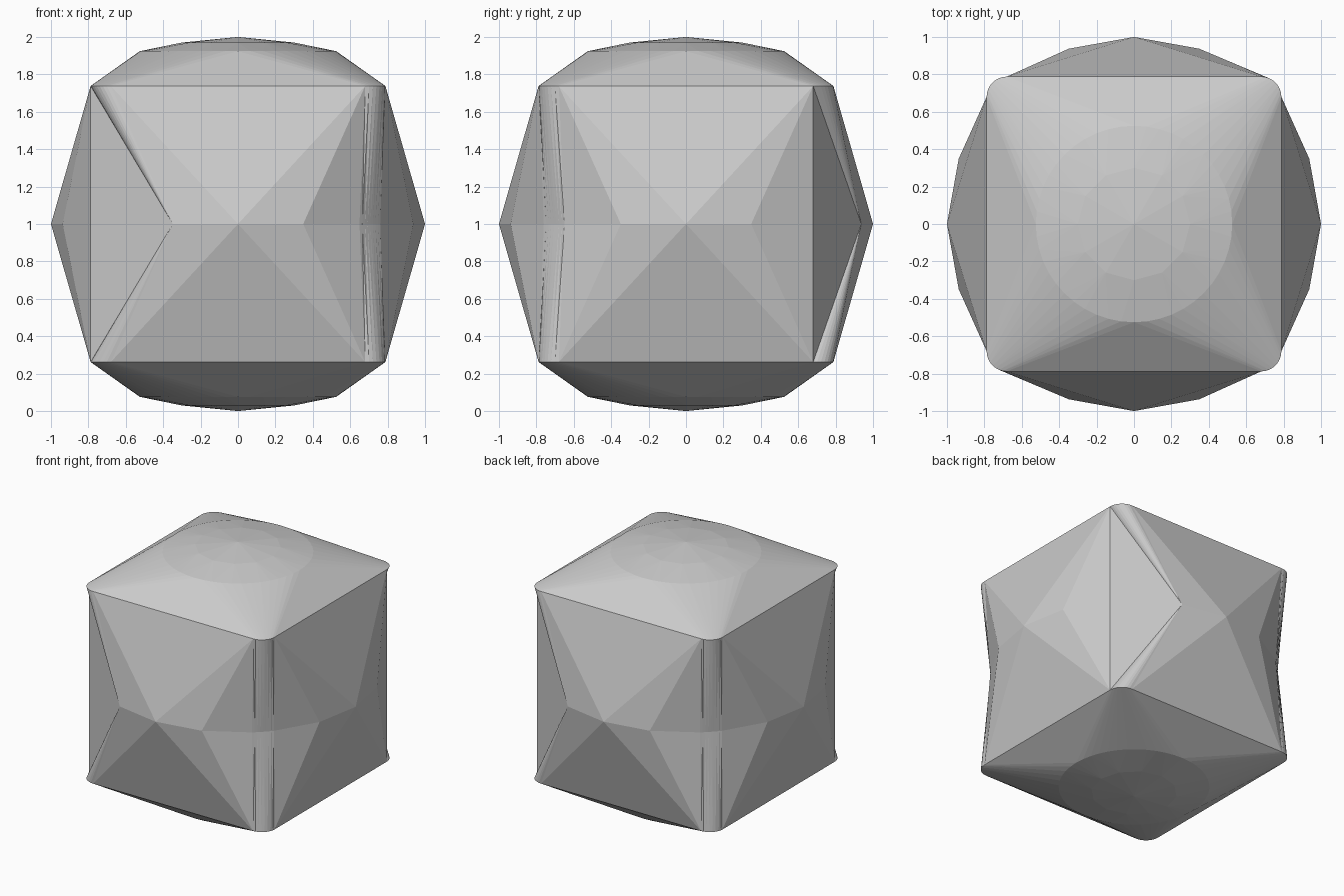
import bpy, bmesh
from math import cos, sin, pi, radians
from mathutils import Matrix, Vector

if "Cube" in bpy.data.objects:
    bpy.data.objects.remove(bpy.data.objects["Cube"])

HALF, RAD, H, N = 0.788, 0.108, 0.738, 8   # half width, corner radius, rim height, corner steps
BULGE = radians(20.4)
ARC = radians(40.5)


def polar(r, a, z=0.0):
    return Vector((r * cos(a), r * sin(a), z))


def corner_arc(z):
    """Rounded corner at +x -y, running counter-clockwise."""
    c = HALF - RAD
    return [Vector((c, -c, z)) + polar(RAD, -pi / 2 + pi / 2 * i / N) for i in range(N + 1)]


def face(bm, pts, turn):
    bm.faces.new([bm.verts.new(turn @ p) for p in pts])


def finish(bm, name):
    bmesh.ops.remove_doubles(bm, verts=bm.verts, dist=1e-4)
    bmesh.ops.recalc_face_normals(bm, faces=bm.faces)
    mesh = bpy.data.meshes.new(name)
    bm.to_mesh(mesh)
    bm.free()
    obj = bpy.data.objects.new(name, mesh)
    obj.location.z = 1.0
    bpy.context.collection.objects.link(obj)


# Faceted side panels and the four upright corners
bm = bmesh.new()
mid, left, right = (polar(1, -pi / 2 + a) for a in (0, -BULGE, BULGE))
next_left = polar(1, -BULGE)
for k in range(4):
    turn = Matrix.Rotation(k * pi / 2, 3, 'Z')
    for s in (1, -1):
        arc = corner_arc(s * H)
        b = arc[0]
        a = Vector((-b.x, b.y, b.z))
        for tri in ((a, b, mid), (a, mid, left), (b, mid, right)):
            face(bm, tri, turn)
        if k % 2 == 0:
            # pinched round corner following the equator circle
            eq = [polar(1, -pi / 2 + ARC + (pi / 2 - 2 * ARC) * i / N) for i in range(N + 1)]
            face(bm, (b, right, eq[0]), turn)
            face(bm, (arc[-1], eq[-1], next_left), turn)
            for i in range(N):
                face(bm, (arc[i], eq[i], eq[i + 1]), turn)
                face(bm, (arc[i], eq[i + 1], arc[i + 1]), turn)
        else:
            # sharp corner: rim fans into the neighbouring panel
            for i in range(N):
                face(bm, (arc[i], next_left, arc[i + 1]), turn)
    if k % 2:
        up, down = corner_arc(H)[0], corner_arc(-H)[0]
        face(bm, (up, down, right), turn)
        face(bm, (up, down, next_left), turn)
finish(bm, "side_panels")

# Domed top and bottom caps: hull of rim, circle, inner ring and apex
for s, name in ((1, "top_cap"), (-1, "bottom_cap")):
    bm = bmesh.new()
    for k in range(4):
        turn = Matrix.Rotation(k * pi / 2, 3, 'Z')
        for p in corner_arc(s * H):
            bm.verts.new(turn @ p)
    for r, z, n in ((0.525, 0.924, 48), (0.3, 0.97, 12)):
        for i in range(n):
            bm.verts.new(polar(r, 2 * pi * i / n, s * z))
    bm.verts.new((0, 0, s))
    bmesh.ops.convex_hull(bm, input=bm.verts)
    inner = [f for f in bm.faces if all(abs(v.co.z - s * H) < 1e-4 for v in f.verts)]
    bmesh.ops.recalc_face_normals(bm, faces=bm.faces)
    bmesh.ops.delete(bm, geom=inner, context='FACES')
    finish(bm, name)
